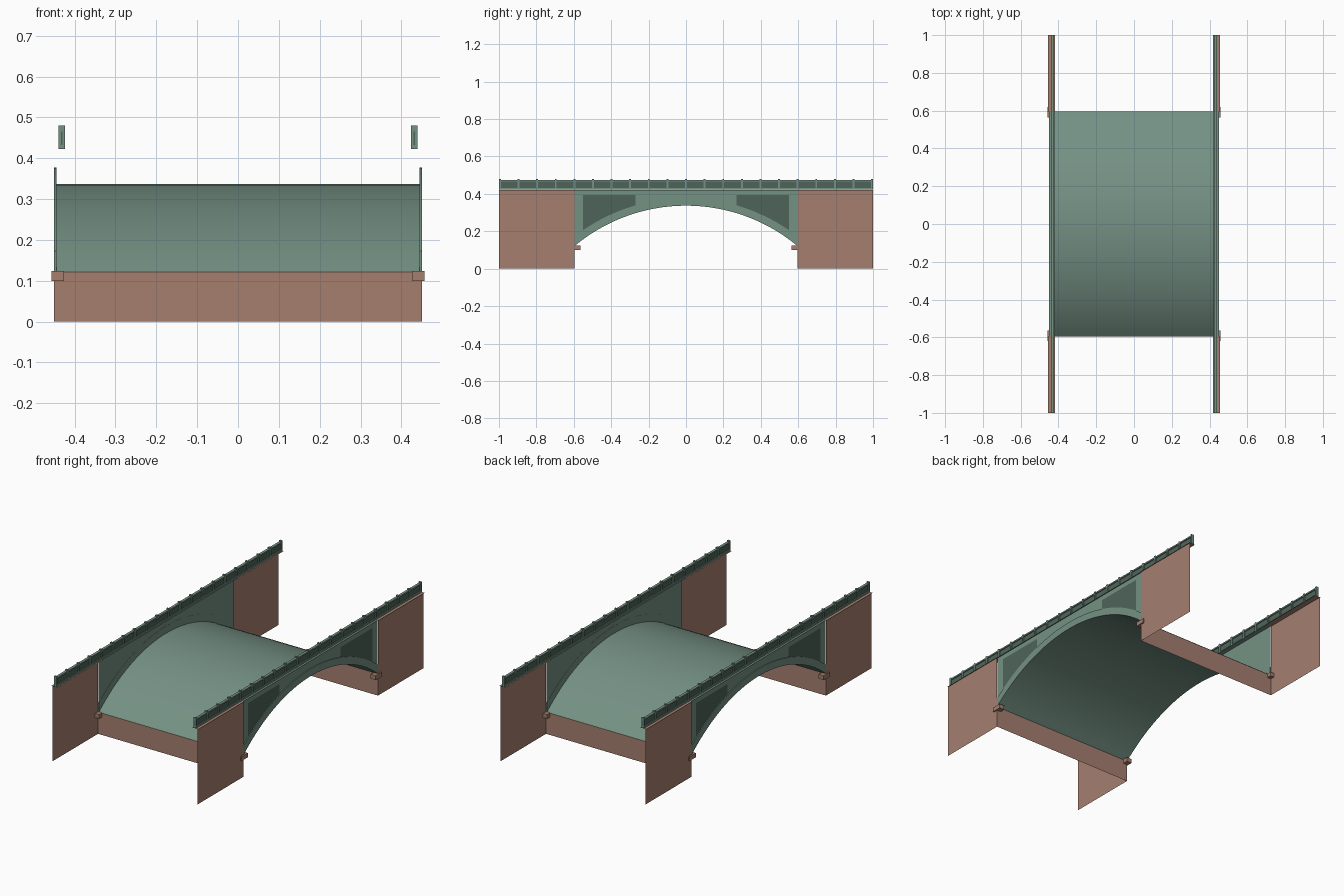
import bpy, bmesh, math

cube = bpy.data.objects.get("Cube")
if cube:
    bpy.data.objects.remove(cube, do_unlink=True)


def material(name, rgb):
    m = bpy.data.materials.new(name)
    m.use_nodes = True
    m.diffuse_color = (*rgb, 1)
    m.node_tree.nodes["Principled BSDF"].inputs["Base Color"].default_value = (*rgb, 1)
    return m


GREEN = material("painted green steel", (0.178, 0.283, 0.231))
DARK = material("dark green panel", (0.076, 0.127, 0.10))
BRICK = material("brick", (0.376, 0.212, 0.159))

# Main dimensions
SIDE = 0.45
END = 1.0
SPAN = 0.595
SPRING, CROWN = 0.122, 0.337
DECK = 0.422
RING = 0.04
RISE = CROWN - SPRING
RADIUS = (SPAN ** 2 + RISE ** 2) / (2 * RISE)
CENTRE = CROWN - RADIUS


def arc(y, grow=0.0):
    return CENTRE + math.sqrt((RADIUS + grow) ** 2 - y * y)


def finish(name, bm, mat):
    me = bpy.data.meshes.new(name)
    bm.to_mesh(me)
    bm.free()
    me.materials.append(mat)
    ob = bpy.data.objects.new(name, me)
    bpy.context.collection.objects.link(ob)
    return ob


def strip(name, mat, edge_a, edge_b, flip=False):
    """Sheet of quads between two rows of points."""
    bm = bmesh.new()
    a = [bm.verts.new(p) for p in edge_a]
    b = [bm.verts.new(p) for p in edge_b]
    for i in range(len(a) - 1):
        f = bm.faces.new((a[i], a[i + 1], b[i + 1], b[i]))
        if flip:
            f.normal_flip()
    return finish(name, bm, mat)


def add_box(bm, lo, hi):
    verts = bmesh.ops.create_cube(bm, size=1)["verts"]
    for v in verts:
        v.co = [(l + h) / 2 + c * (h - l) for l, h, c in zip(lo, hi, v.co)]


def box(name, mat, lo, hi):
    bm = bmesh.new()
    add_box(bm, lo, hi)
    return finish(name, bm, mat)


def steps(a, b, n):
    return [a + (b - a) * i / n for i in range(n + 1)]


def thicken(ob, amount):
    mod = ob.modifiers.new("thickness", "SOLIDIFY")
    mod.thickness = amount
    mod.offset = 0


# Curved vault between the two faces
ys = steps(-SPAN, SPAN, 40)
vault = strip("arch_vault", GREEN,
              [(-SIDE + 0.003, y, arc(y)) for y in ys],
              [(SIDE - 0.003, y, arc(y)) for y in ys], flip=True)
vault.data.shade_smooth()

# Low abutment walls across each end of the vault
for s, label in ((-1, "front"), (1, "back")):
    strip(label + "_abutment", BRICK,
          [(-SIDE, s * SPAN, 0), (SIDE, s * SPAN, 0)],
          [(-SIDE, s * SPAN, SPRING), (SIDE, s * SPAN, SPRING)], flip=s > 0)

for s, label in ((-1, "right"), (1, "left")):
    flip = s < 0

    # Spandrel sheet above the arch
    x = s * (SIDE - 0.004)
    strip(label + "_spandrel", GREEN,
          [(x, y, arc(y)) for y in ys], [(x, y, DECK) for y in ys], flip)

    # Raised arch ring
    x = s * (SIDE - 0.002)
    ring = strip(label + "_arch_ring", GREEN,
                 [(x, y, arc(y)) for y in ys],
                 [(x, y, arc(y, RING)) for y in ys], flip)
    thicken(ring, 0.006)

    # Dark spandrel panels
    x = s * (SIDE - 0.003)
    for e, end in ((-1, "front"), (1, "back")):
        py = sorted((e * 0.27, e * 0.55))
        pys = steps(py[0], py[1], 10)
        strip(f"{label}_{end}_spandrel_panel", DARK,
              [(x, y, arc(y, RING)) for y in pys], [(x, y, 0.395) for y in pys], flip)

        # Brick wing wall, its coping and the springing block
        wy = sorted((e * SPAN, e * END))
        strip(f"{label}_{end}_wing_wall", BRICK,
              [(s * SIDE, y, 0) for y in wy], [(s * SIDE, y, DECK) for y in wy], flip)
        strip(f"{label}_{end}_coping", BRICK,
              [(s * 0.455, y, DECK) for y in wy], [(s * 0.417, y, DECK) for y in wy], flip)
        by = sorted((e * 0.565, e * 0.62))
        bx = sorted((s * 0.426, s * 0.457))
        box(f"{label}_{end}_springing_block", BRICK,
            (bx[0], by[0], 0.10), (bx[1], by[1], 0.124))

    # Green ledge over the span
    strip(label + "_ledge", GREEN,
          [(s * SIDE, y, DECK) for y in (-SPAN, SPAN)],
          [(s * 0.42, y, DECK) for y in (-SPAN, SPAN)], flip)

    # Parapet: bottom rail, infill, top rail and posts
    mid = s * 0.432

    def rail(name, mat, half, z0, z1):
        box(f"{label}_{name}", mat, (mid - half, -END, z0), (mid + half, END, z1))

    rail("bottom_rail", GREEN, 0.0075, 0.423, 0.432)
    rail("parapet_infill", DARK, 0.002, 0.432, 0.466)
    rail("top_rail", GREEN, 0.0075, 0.466, 0.474)
    bm = bmesh.new()
    for y in steps(-END + 0.005, END - 0.005, 20):
        add_box(bm, (mid - 0.008, y - 0.005, 0.423), (mid + 0.008, y + 0.005, 0.48))
    finish(label + "_parapet_posts", bm, GREEN)
